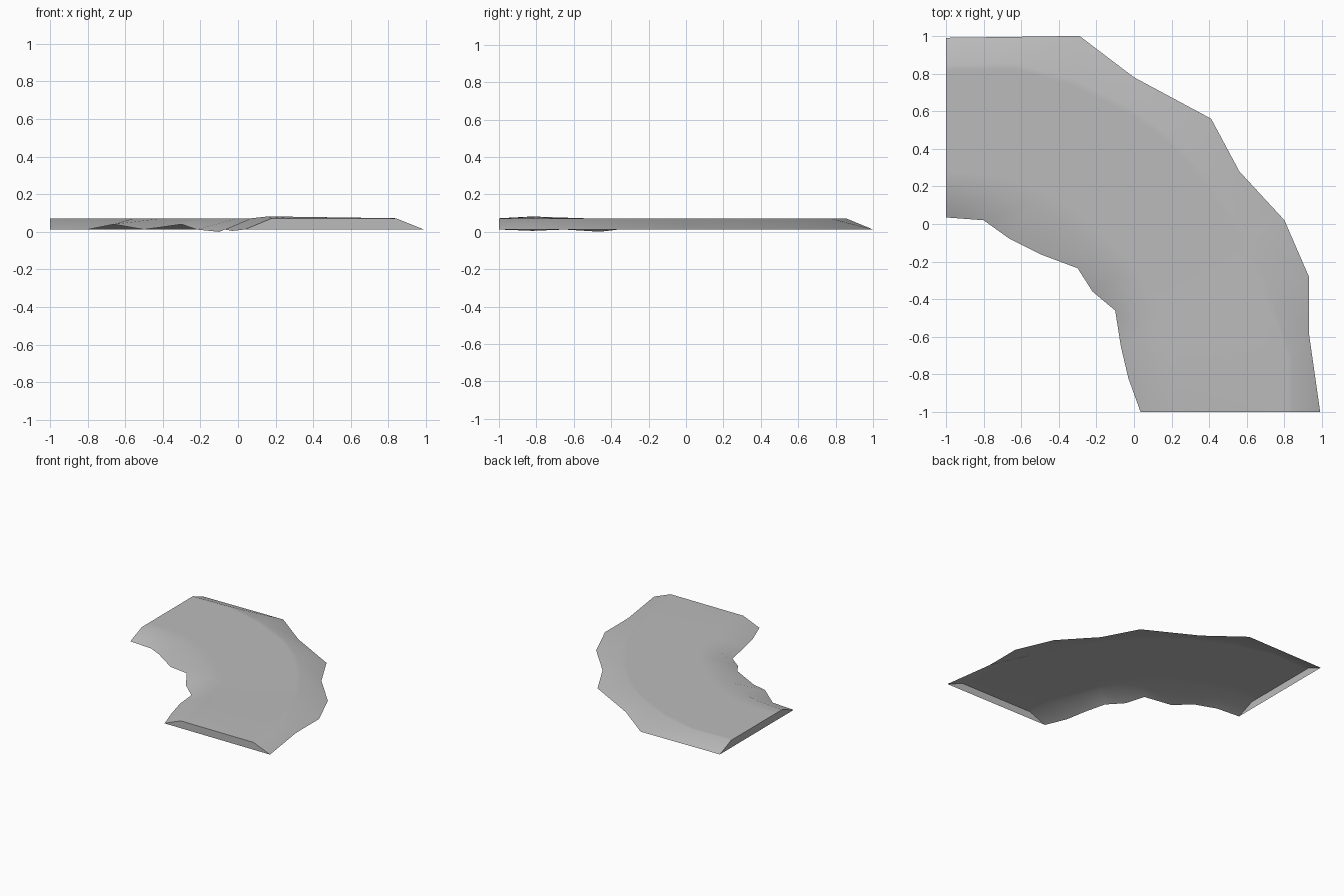
import bpy
import bmesh
import math

cube = bpy.data.objects.get("Cube")
if cube:
    bpy.data.objects.remove(cube, do_unlink=True)

# One plain grey for the whole slab
grey = bpy.data.materials.new("plain grey")
grey.use_nodes = True
colour = (0.5, 0.5, 0.5, 1)
grey.diffuse_color = colour
grey.node_tree.nodes["Principled BSDF"].inputs["Base Color"].default_value = colour

BASE, TOP = 1.2, 7.2   # heights in hundredths


def row(points, height, changes=None):
    """Turn plan points in hundredths into a line of 3D points."""
    changes = changes or {}
    return [(x / 100, y / 100, changes.get(i, height) / 100)
            for i, (x, y) in enumerate(points)]


def blend(first, second, amount):
    """Support line between two lines of points."""
    return [tuple(a + (b - a) * amount for a, b in zip(p, q))
            for p, q in zip(first, second)]


# Lines along the bend, from the inner foot to the outer foot
inner_foot = row([(-100, 3.5), (-80, 2), (-66, -8), (-50, -16), (-30, -23.5),
                  (-22, -36), (-10, -46), (-7, -65), (-3, -82), (3.5, -100)],
                 BASE, {2: 4, 4: 4, 6: 0, 8: 0.5})
inner_crest = row([(-100, 18.5), (-75, 16), (-55, 11), (-40, 2), (-20, -15),
                   (-8, -26), (0, -40), (7, -58), (16, -82), (18, -100)],
                  TOP, {8: 8.2})
outer_crest = row([(-100, 84.5), (-64, 85.5), (-33, 77), (0, 61), (22, 44),
                   (41, 22), (60, -6), (71, -32), (84, -70), (84, -100)], TOP)
outer_foot = row([(-100, 99), (-64, 99.5), (-29, 100), (0, 78), (41, 56),
                  (56, 28), (80, 2), (93, -28), (93, -58), (99, -100)], BASE)

lines = [inner_foot, inner_crest,
         blend(inner_crest, outer_crest, 0.15),
         blend(inner_crest, outer_crest, 0.96),
         outer_crest, outer_foot]

# Skin the lines into a shell that is open underneath
bm = bmesh.new()
grid = [[bm.verts.new(p) for p in line] for line in lines]
for low, high in zip(grid, grid[1:]):
    for i in range(len(low) - 1):
        bm.faces.new((low[i], low[i + 1], high[i + 1], high[i]))

# Flat walls closing both ends of the bend
bm.faces.new([line[0] for line in grid])
bm.faces.new([line[-1] for line in reversed(grid)])
bm.normal_update()

mesh = bpy.data.meshes.new("curved_slab")
bm.to_mesh(mesh)
bm.free()
mesh.materials.append(grey)
slab = bpy.data.objects.new("curved_slab", mesh)
bpy.context.collection.objects.link(slab)

bpy.ops.object.select_all(action="DESELECT")
slab.select_set(True)
bpy.context.view_layer.objects.active = slab
bpy.ops.object.shade_smooth_by_angle(angle=math.radians(40))
